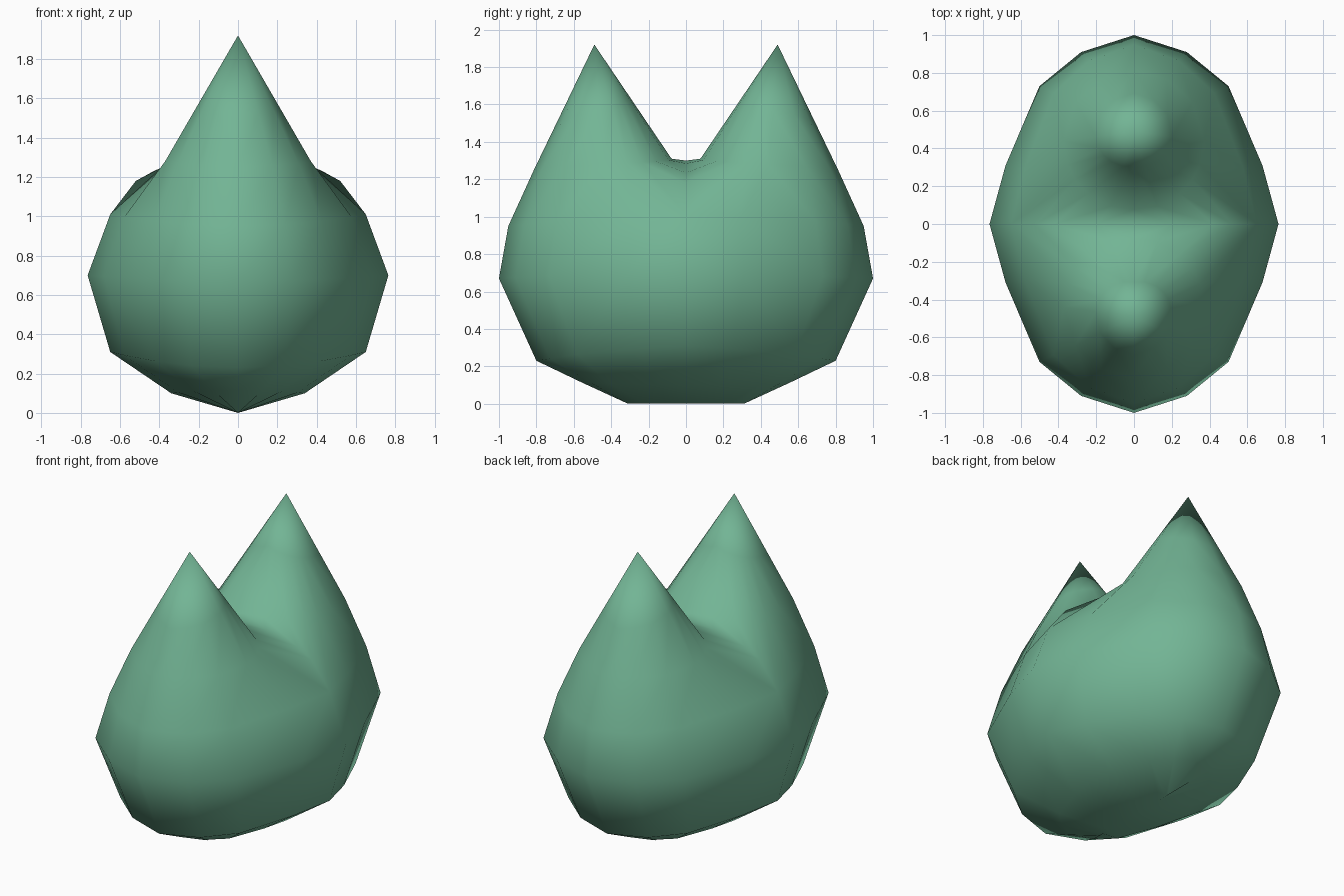
import bpy, bmesh, math

if "Cube" in bpy.data.objects:
    bpy.data.objects.remove(bpy.data.objects["Cube"])

# One green material
green = bpy.data.materials.new("soft green")
green.diffuse_color = (0.17, 0.46, 0.30, 1)
green.use_nodes = True
green.node_tree.nodes["Principled BSDF"].inputs["Base Color"].default_value = green.diffuse_color

# Outline of a quarter ring, from the y axis round to the x axis
QUARTER = [(0, 1), (0.366, 0.91), (0.654, 0.73), (0.889, 0.31), (1, 0)]
# Body rings: half width x, half width y, height at the y end, height at the x end
RINGS = [(0, 0.31, 0, 0), (0.34, 0.56, 0.115, 0.10), (0.65, 0.80, 0.23, 0.31),
         (0.765, 1.0, 0.67, 0.70), (0.65, 0.95, 0.95, 1.01)]
# Valley between the two peaks, on the y = 0 plane
SADDLE = [(0.52, 0, 1.18), (0.42, 0, 1.235), (0.2, 0, 1.285), (0, 0, 1.30)]
# Directions round a peak, matching the nine points of the body's upper edge
ANGLES = [0, 27, 55, 88, 108, 122, 138, 160, 180]
TIP = (0, 0.49, 1.92)


def body_ring(a, b, zy, zx):
    return [(a * u, b * v, zy + (zx - zy) * u * u) for u, v in QUARTER]


def peak_ring(z_out, z_in):
    pts = []
    for deg in ANGLES:
        t = math.radians(deg)
        z = z_out + (z_in - z_out) * deg / 180
        drop = (1.92 - z) / 0.69
        r = 0.40 * drop
        x = 0 if deg in (0, 180) else r * math.sin(t)
        pts.append((x, 0.49 - 0.067 * drop + r * math.cos(t), z))
    return pts


def bridge(bm, lower, upper):
    for i in range(len(lower) - 1):
        bm.faces.new((lower[i], lower[i + 1], upper[i + 1], upper[i]))


bm = bmesh.new()
# Build the same quarter four times, mirrored in x and y
for sx in (1, -1):
    for sy in (1, -1):
        def add(pts):
            return [bm.verts.new((x * sx, y * sy, z)) for x, y, z in pts]
        # Rounded body
        rows = [add(body_ring(*r)) for r in RINGS]
        for lo, hi in zip(rows, rows[1:]):
            bridge(bm, lo, hi)
        # Shoulder and pointed peak
        loops = [rows[-1] + add(SADDLE), add(peak_ring(1.25, 1.31)),
                 add(peak_ring(1.5, 1.65))]
        for lo, hi in zip(loops, loops[1:]):
            bridge(bm, lo, hi)
        tip = add([TIP])[0]
        for p, q in zip(loops[-1], loops[-1][1:]):
            bm.faces.new((p, q, tip))

bmesh.ops.remove_doubles(bm, verts=bm.verts, dist=0.0005)
bmesh.ops.recalc_face_normals(bm, faces=bm.faces)
for f in bm.faces:
    f.smooth = True

mesh = bpy.data.meshes.new("two_peaked_body")
bm.to_mesh(mesh)
bm.free()
mesh.materials.append(green)
body = bpy.data.objects.new("two_peaked_body", mesh)
bpy.context.collection.objects.link(body)
